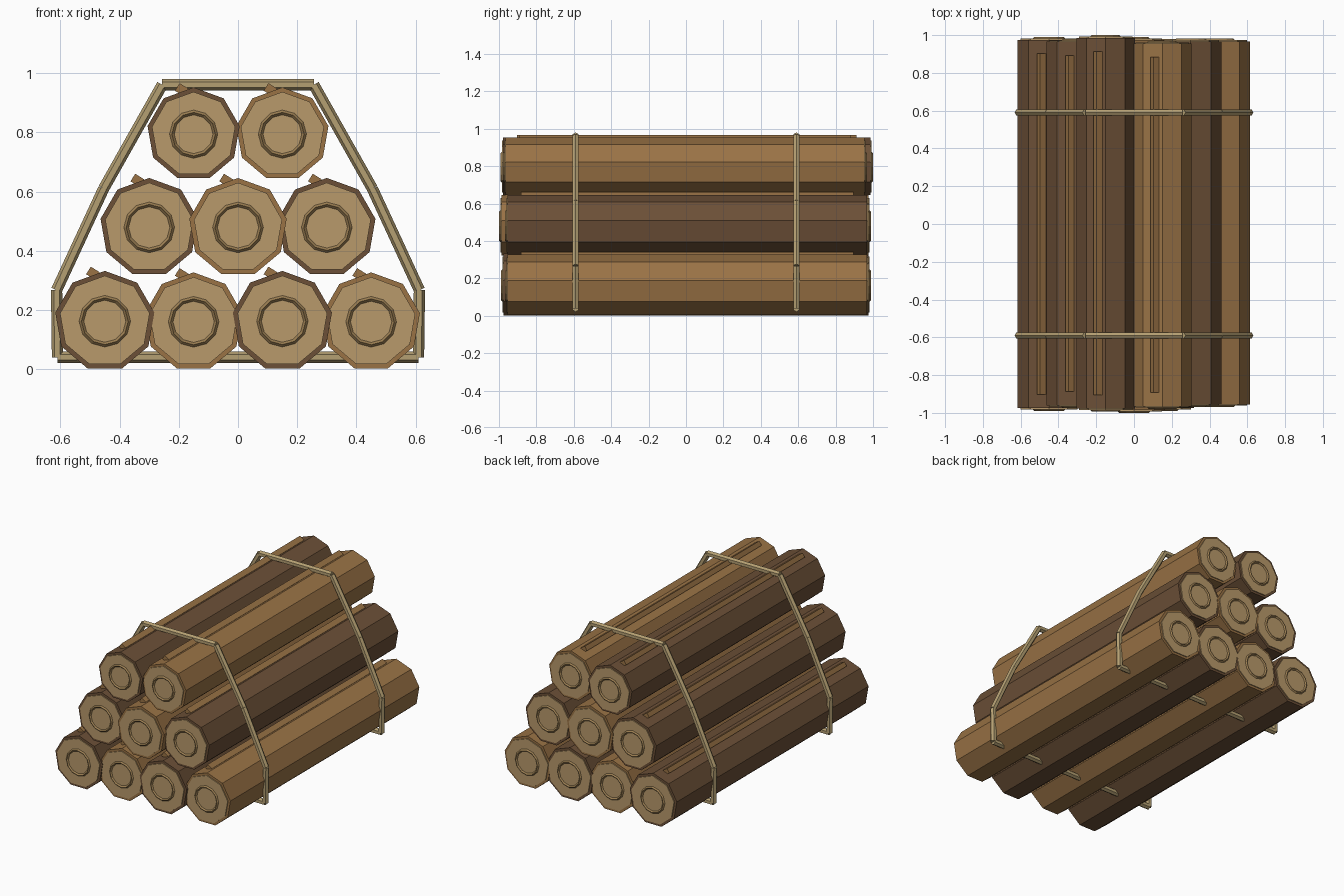
import bpy, math
from mathutils import Vector

if "Cube" in bpy.data.objects:
    bpy.data.objects.remove(bpy.data.objects["Cube"])


def material(name, rgb):
    m = bpy.data.materials.new(name)
    m.diffuse_color = (*rgb, 1)
    m.use_nodes = True
    m.node_tree.nodes["Principled BSDF"].inputs["Base Color"].default_value = m.diffuse_color
    return m


dark = material("dark_bark", (0.15, 0.08, 0.038))
light = material("light_bark", (0.32, 0.17, 0.06))
wood = material("cut_wood", (0.48, 0.32, 0.145))
ring_mat = material("growth_ring", (0.33, 0.21, 0.085))
rope_mat = material("rope", (0.46, 0.35, 0.17))


def finish(name, mat):
    ob = bpy.context.object
    ob.name = name
    ob.data.materials.append(mat)
    return ob


def log_prism(name, r, x, z, y0, y1, mat):
    # nine-sided prism along y with one corner pointing up
    bpy.ops.mesh.primitive_cylinder_add(vertices=9, radius=r, depth=y1 - y0,
                                        location=(x, (y0 + y1) / 2, z),
                                        rotation=(math.pi / 2, 0, 0))
    ob = finish(name, mat)
    top = max((ob.matrix_world.to_3x3() @ v.co).z for v in ob.data.vertices)
    bpy.context.view_layer.update()
    top = max((ob.matrix_world @ v.co).z for v in ob.data.vertices) - z
    if top < r * 0.99:
        ob.rotation_euler = (-math.pi / 2, 0, 0)


def log(i, x, z, r, y0, y1, bark):
    log_prism(f"log_{i}", r, x, z, y0, y1, bark)
    # cut faces and growth rings at both ends
    for side, y, s in (("front", y0, -1), ("back", y1, 1)):
        log_prism(f"{side}_cut_face_{i}", r * 0.905, x, z, y - 0.006, y + 0.006, wood)
        bpy.ops.mesh.primitive_torus_add(major_segments=12, minor_segments=4,
                                         major_radius=r * 0.465, minor_radius=0.009,
                                         location=(x, y + s * 0.005, z),
                                         rotation=(math.pi / 2, 0, 0))
        finish(f"{side}_growth_ring_{i}", ring_mat)
    # raised bark strip along the upper left
    bpy.ops.mesh.primitive_cube_add(size=1, location=(x - 0.04, (y0 + y1) / 2, z + r - 0.008),
                                    rotation=(0, math.radians(32), 0))
    ob = finish(f"bark_strip_{i}", light)
    ob.scale = (0.036, (y1 - y0) * 0.925, 0.03)


# log stack: x, z, radius, front end, back end, bark
logs = [
    (-0.45, 0.162, 0.170, -0.975, 0.975, dark),
    (-0.15, 0.160, 0.167, -0.965, 0.96, light),
    (0.15, 0.162, 0.170, -0.975, 0.965, dark),
    (0.45, 0.160, 0.167, -0.955, 0.967, light),
    (-0.30, 0.479, 0.167, -0.96, 0.965, dark),
    (0.00, 0.479, 0.167, -0.986, 0.975, light),
    (0.30, 0.479, 0.167, -0.955, 0.967, dark),
    (-0.15, 0.794, 0.158, -0.978, 0.986, dark),
    (0.15, 0.794, 0.158, -0.965, 0.955, light),
]
for i, spec in enumerate(logs, 1):
    log(i, *spec)

# two rope loops made of short hexagonal lengths
half = [(0.61, 0.04), (0.613, 0.267), (0.454, 0.61), (0.256, 0.961)]
loop = half + [(-x, z) for x, z in reversed(half)]
for side, y in (("front", -0.59), ("back", 0.59)):
    for k, a in enumerate(loop):
        b = loop[(k + 1) % len(loop)]
        p, q = Vector((a[0], y, a[1])), Vector((b[0], y, b[1]))
        bpy.ops.mesh.primitive_cylinder_add(vertices=6, radius=0.019, depth=(q - p).length,
                                            location=(p + q) / 2)
        ob = finish(f"{side}_rope_{k + 1}", rope_mat)
        ob.rotation_euler = (q - p).to_track_quat('Z', 'Y').to_euler()
